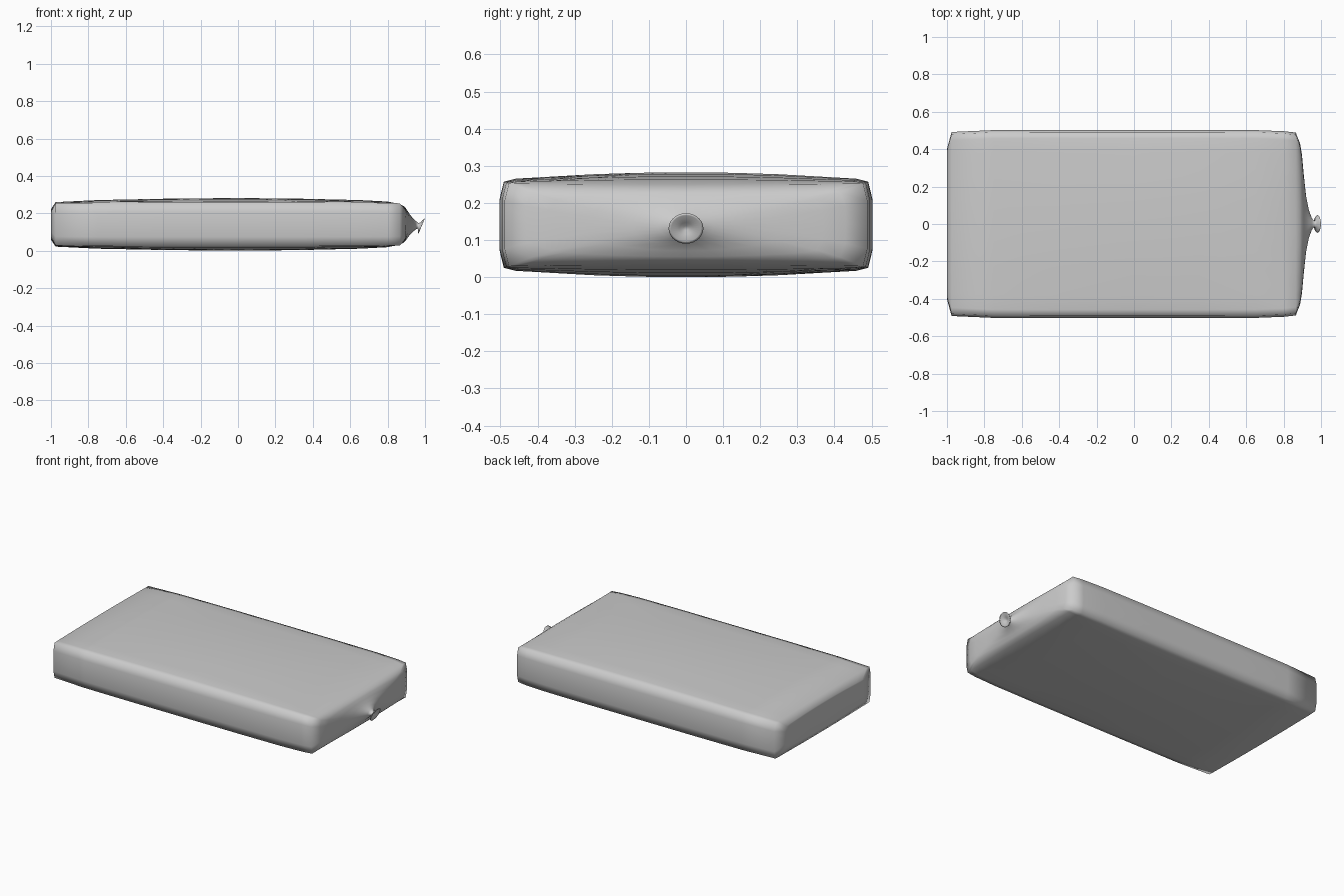
import bpy, bmesh
from math import sin, cos, atan2

if "Cube" in bpy.data.objects:
    bpy.data.objects.remove(bpy.data.objects["Cube"])

ZC = 0.145


def section(w, h, edge):
    """Boxy pillow cross-section: half-width w, centre half-height h, edge half-height."""
    s = edge / 0.115
    q = [(w, 0), (w, 0.066 * s), (w - 0.012, edge), (w * 0.91, edge + (h - edge) * 0.33),
         (w * 0.76, edge + (h - edge) * 0.5), (w * 0.5, edge + (h - edge) * 0.8),
         (w * 0.25, edge + (h - edge) * 0.96), (0, h)]
    upper = q + [(-y, z) for y, z in reversed(q[:-1])]
    return upper + [(y, -z) for y, z in reversed(upper[1:-1])]


N = len(section(0.5, 0.14, 0.115))


def station(x, w, h, edge, circ=0.0, tilt=0.0, drop=0.0):
    """One ring, blended from the boxy section (circ 0) to an ellipse (circ 1)."""
    ring = []
    for i, (y, z) in enumerate(section(w, h, edge)):
        a = 6.2831853 * i / N
        y += (w * cos(a) - y) * circ
        z += (h * sin(a) - z) * circ
        ring.append((x + tilt * z, y, ZC + z - drop))
    return ring


rings = [
    # closed end and padded body
    station(-1.0, 0.39, 0.078, 0.066),
    station(-0.998, 0.41, 0.085, 0.07),
    station(-0.975, 0.492, 0.119, 0.113),
    station(-0.75, 0.502, 0.130, 0.115),
    station(-0.4, 0.503, 0.137, 0.116),
    station(0.0, 0.503, 0.141, 0.116),
    station(0.35, 0.503, 0.137, 0.116),
    station(0.65, 0.502, 0.130, 0.115),
    station(0.80, 0.496, 0.122, 0.114),
    station(0.865, 0.489, 0.108, 0.112),
    # end drawn in to the neck
    station(0.888, 0.43, 0.096, 0.092, 0.1),
    station(0.898, 0.37, 0.086, 0.078, 0.25),
    station(0.908, 0.26, 0.070, 0.055, 0.6),
    station(0.920, 0.15, 0.053, 0.04, 0.9, 0.0, 0.002),
    station(0.935, 0.075, 0.037, 0.03, 1, 0.0, 0.004),
    station(0.950, 0.033, 0.023, 0.02, 1, 0.1, 0.006),
    station(0.962, 0.016, 0.014, 0.01, 1, 0.25, 0.008),
    # flared lip and hollow mouth
    station(0.970, 0.022, 0.020, 0.01, 1, 0.35, 0.009),
    station(0.976, 0.042, 0.037, 0.03, 1, 0.4, 0.01),
    station(0.982, 0.047, 0.041, 0.03, 1, 0.42, 0.01),
    station(0.982, 0.040, 0.035, 0.03, 1, 0.42, 0.01),
    station(0.975, 0.018, 0.016, 0.01, 1, 0.35, 0.01),
    station(0.968, 0.007, 0.006, 0.005, 1, 0.3, 0.009),
]

# Skin the rings into one closed inflated pad
bm = bmesh.new()
loops = [[bm.verts.new(p) for p in r] for r in rings]
for a, b in zip(loops, loops[1:]):
    for i in range(N):
        j = (i + 1) % N
        bm.faces.new((a[i], a[j], b[j], b[i]))
for loop, x in ((loops[0], -1.0), (loops[-1], 0.967)):
    c = bm.verts.new((x, 0, sum(v.co.z for v in loop) / N))
    for i in range(N):
        bm.faces.new((loop[i], loop[(i + 1) % N], c))
bmesh.ops.recalc_face_normals(bm, faces=bm.faces)
for f in bm.faces:
    f.smooth = True

# Rest exactly on the ground
low = min(v.co.z for v in bm.verts)
bmesh.ops.translate(bm, verts=bm.verts, vec=(0, 0, -low))
mesh = bpy.data.meshes.new("inflated_pad")
bm.to_mesh(mesh)
bm.free()
bpy.context.collection.objects.link(bpy.data.objects.new("inflated_pad", mesh))
